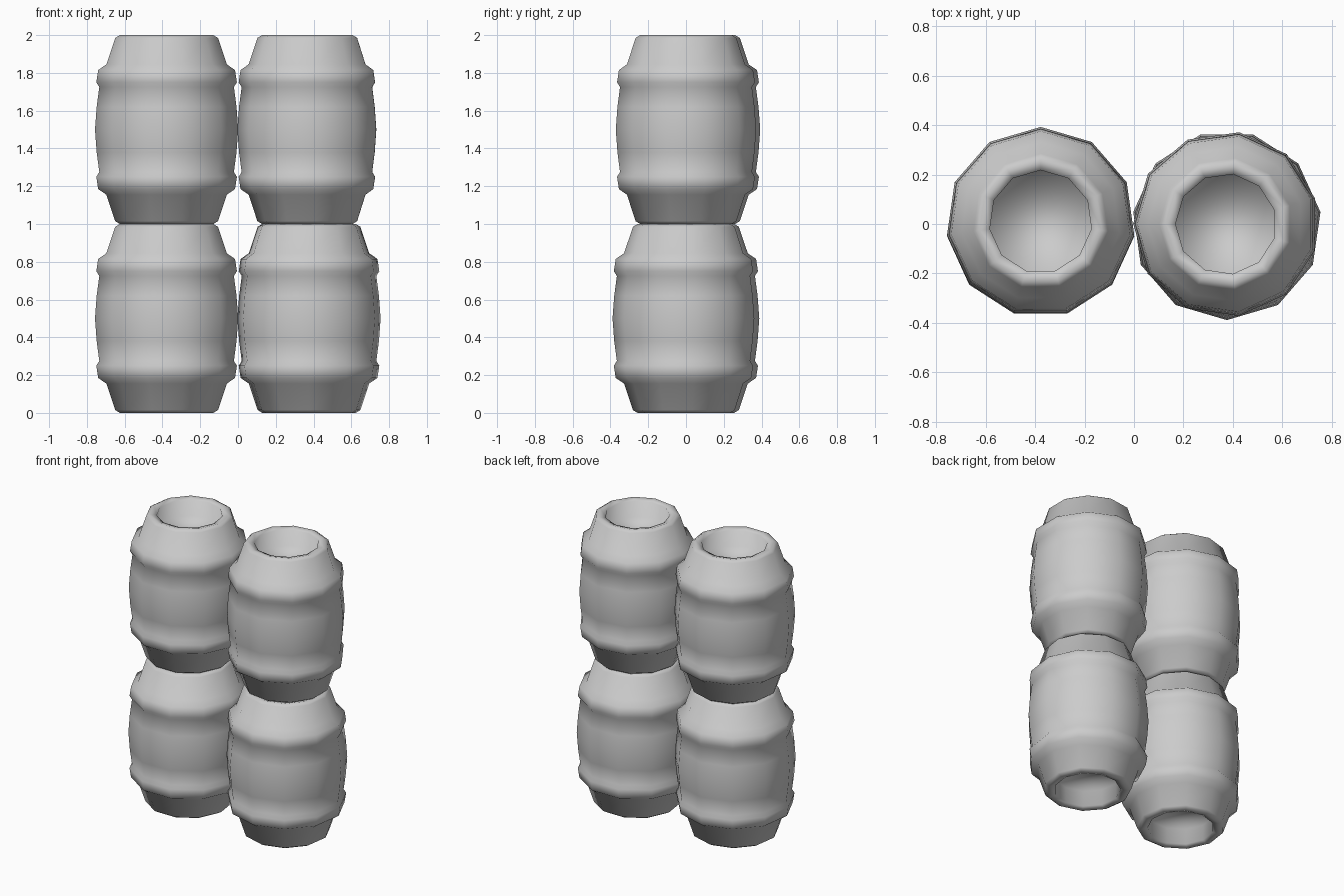
import bpy, bmesh, math

cube = bpy.data.objects.get("Cube")
if cube:
    bpy.data.objects.remove(cube, do_unlink=True)

# One plain grey for every barrel
grey = bpy.data.materials.new("light_grey")
grey.use_nodes = True
COLOUR = (0.6, 0.6, 0.6, 1)
grey.diffuse_color = COLOUR
grey.node_tree.nodes["Principled BSDF"].inputs["Base Color"].default_value = COLOUR

SIDES = 11
# Lower half of the barrel (radius, height): recess floor, rim, neck, raised hoop, belly
HALF = [(0.212, 0.12), (0.208, 0.01), (0.25, 0.0), (0.275, 0.015), (0.322, 0.155),
        (0.366, 0.185), (0.376, 0.25), (0.36, 0.275), (0.374, 0.38)]
PROFILE = HALF + [(0.383, 0.5)] + [(r, 1 - z) for r, z in reversed(HALF)]


def barrel(name, x, y, z, turn, scale=1.0):
    bm = bmesh.new()
    rings = []
    for r, h in PROFILE:
        ring = []
        for i in range(SIDES):
            a = math.radians(turn) + math.tau * i / SIDES
            ring.append(bm.verts.new((r * scale * math.cos(a), r * scale * math.sin(a), h)))
        rings.append(ring)
    for low, high in zip(rings, rings[1:]):
        for i in range(SIDES):
            j = (i + 1) % SIDES
            bm.faces.new((low[i], low[j], high[j], high[i]))
    # Recessed heads at both ends
    bm.faces.new(rings[0])
    bm.faces.new(rings[-1])
    bmesh.ops.recalc_face_normals(bm, faces=bm.faces)
    for f in bm.faces:
        f.smooth = True
    mesh = bpy.data.meshes.new(name)
    bm.to_mesh(mesh)
    bm.free()
    mesh.materials.append(grey)
    obj = bpy.data.objects.new(name, mesh)
    obj.location = (x, y, z)
    bpy.context.collection.objects.link(obj)


# Two stacks of two barrels
barrel("lower_right_barrel", -0.378, 0.005, 0, 90)
barrel("upper_right_barrel", -0.378, 0.01, 1, 90)
barrel("lower_left_barrel", 0.376, -0.006, 0, -90)
barrel("upper_left_barrel", 0.372, 0.0, 1, -82, 0.98)
